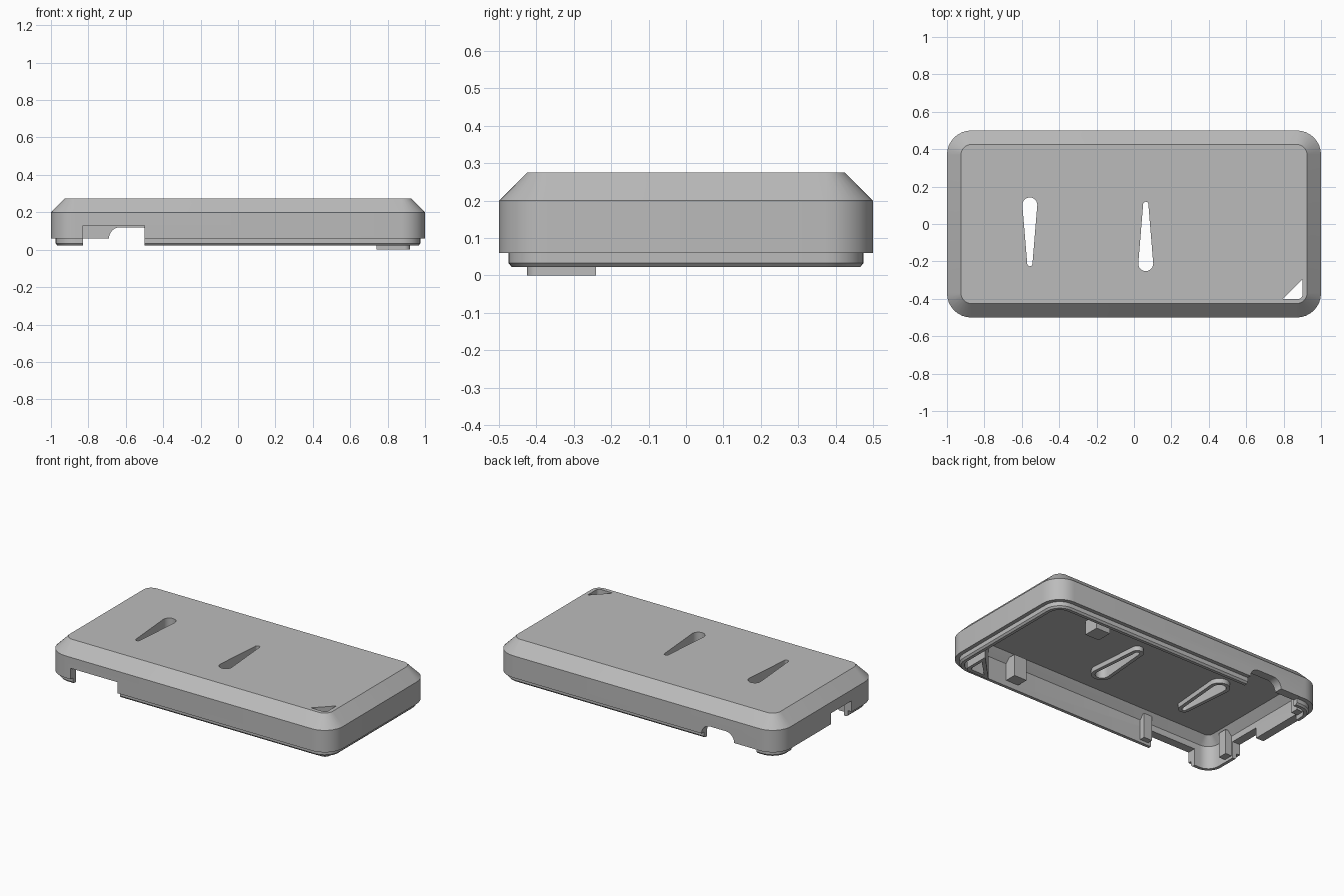
import bpy, bmesh, math
from mathutils import Vector

cube = bpy.data.objects.get("Cube")
if cube:
    bpy.data.objects.remove(cube, do_unlink=True)

grey = bpy.data.materials.new("matte grey plastic")
grey.use_nodes = True
colour = (0.5, 0.5, 0.5, 1)
grey.diffuse_color = colour
grey.node_tree.nodes["Principled BSDF"].inputs["Base Color"].default_value = colour


def arc(cx, cy, r, start, end, steps=8):
    """Points along an arc, angles in degrees."""
    angles = [math.radians(start + (end - start) * i / steps) for i in range(steps + 1)]
    return [(cx + r * math.cos(a), cy + r * math.sin(a)) for a in angles]


def rounded_rect(hx, hy, r):
    """Outline of a centred rectangle with round corners."""
    points = []
    for i, (sx, sy) in enumerate([(1, 1), (-1, 1), (-1, -1), (1, -1)]):
        points += arc(sx * (hx - r), sy * (hy - r), r, 90 * i, 90 * i + 90)
    return points


def loft(name, sections):
    """Closed solid through matching rings of 3D points, capped at both ends."""
    bm = bmesh.new()
    rings = [[bm.verts.new(p) for p in ring] for ring in sections]
    for a, b in zip(rings, rings[1:]):
        for i in range(len(a)):
            j = (i + 1) % len(a)
            bm.faces.new((a[i], a[j], b[j], b[i]))
    bm.faces.new(rings[0])
    bm.faces.new(rings[-1])
    bmesh.ops.recalc_face_normals(bm, faces=bm.faces)
    mesh = bpy.data.meshes.new(name)
    bm.to_mesh(mesh)
    bm.free()
    mesh.materials.append(grey)
    obj = bpy.data.objects.new(name, mesh)
    bpy.context.collection.objects.link(obj)
    return obj


def prism(name, outline, z0, z1):
    return loft(name, [[(x, y, z) for x, y in outline] for z in (z0, z1)])


def box(name, x0, x1, y0, y1, z0, z1):
    return prism(name, [(x0, y0), (x1, y0), (x1, y1), (x0, y1)], z0, z1)


def cut(obj, cutter):
    mod = obj.modifiers.new("cut", "BOOLEAN")
    mod.operation = "DIFFERENCE"
    mod.solver = "EXACT"
    mod.object = cutter
    bpy.ops.object.select_all(action="DESELECT")
    bpy.context.view_layer.objects.active = obj
    obj.select_set(True)
    bpy.ops.object.modifier_apply(modifier=mod.name)


# Hollow lid: inset and height, from the top plate round the wall to the inner roof
profile = [(0.075, 0.275), (0, 0.2), (0, 0.06), (0.025, 0.06), (0.025, 0.033),
           (0.035, 0.022), (0.055, 0.022), (0.055, 0.17), (0.1, 0.22)]
lid = loft("lid_shell", [
    [(x, y, z) for x, y in rounded_rect(1 - d, 0.5 - d, 0.13 - d)] for d, z in profile])


# Teardrop slots, each with a raised rim underneath
def teardrop(x, y_big, y_small, r_big, r_small):
    if y_big > y_small:
        return arc(x, y_big, r_big, 0, 180, 12) + arc(x, y_small, r_small, 180, 360, 12)
    return arc(x, y_big, r_big, 180, 360, 12) + arc(x, y_small, r_small, 0, 180, 12)


cutters = []
pieces = []
for name, x, big, small in [("right", -0.557, 0.102, -0.212), ("left", 0.063, -0.212, 0.105)]:
    rim = prism(name + "_slot_rim", teardrop(x, big, small, 0.063, 0.037), 0.19, 0.225)
    hole = prism("slot_cutter", teardrop(x, big, small, 0.04, 0.014), 0.1, 0.4)
    cut(rim, hole)
    cutters.append(hole)
    pieces.append(rim)

# Triangular light shaft in the corner, standing below the lip
shaft = prism("corner_light_shaft", [(0.74, -0.425)] + arc(0.89, -0.395, 0.03, 270, 360)
              + [(0.92, -0.24)], 0, 0.23)
shaft_hole = prism("shaft_cutter", [(0.795, -0.4)] + arc(0.88, -0.38, 0.02, 270, 360)
                   + [(0.9, -0.295)], -0.1, 0.4)
cut(shaft, shaft_hole)
cutters.append(shaft_hole)
pieces.append(shaft)

# Plug openings in the front and side walls, and the wider gaps in the lip
cutters.append(box("front_opening_cutter", -0.83, -0.5, -0.6, -0.4, -0.1, 0.13))
cutters.append(box("side_opening_cutter", -1.1, -0.9, -0.24, -0.03, -0.1, 0.13))
cutters.append(box("side_lip_cutter", -1.1, -0.9, -0.24, 0.33, -0.1, 0.0605))
cutters.append(box("back_lip_cutter", -0.83, -0.46, 0.4, 0.6, -0.1, 0.0605))

# Round-shouldered jack opening in the back wall
shoulders = arc(-0.52, 0.06, 0.06, 0, 90) + arc(-0.63, 0.06, 0.06, 90, 180)
jack_outline = [(-0.69, -0.1), (-0.46, -0.1)] + shoulders
cutters.append(loft("jack_cutter", [[(x, y, z) for x, z in jack_outline] for y in (0.4, 0.6)]))

for cutter in cutters:
    cut(lid, cutter)
for cutter in cutters:
    bpy.data.objects.remove(cutter, do_unlink=True)

# Locating posts hanging from the inner roof
posts = [("front_post", 0.5, 0.59, -0.46, -0.37, 0.06),
         ("back_post", 0.4, 0.5, 0.16, 0.26, 0.13),
         ("front_opening_post", -0.48, -0.42, -0.46, -0.41, 0.04),
         ("side_opening_post", -0.96, -0.9, -0.31, -0.25, 0.04),
         ("back_corner_post", -0.95, -0.9, 0.34, 0.39, 0.05)]
for name, x0, x1, y0, y1, z0 in posts:
    pieces.append(box(name, x0, x1, y0, y1, z0, 0.2 if x0 < -0.8 or y0 < -0.4 else 0.225))

# Smooth round corners while keeping hard edges
for obj in [lid] + pieces:
    bpy.ops.object.select_all(action="DESELECT")
    obj.select_set(True)
    bpy.context.view_layer.objects.active = obj
    bpy.ops.object.shade_smooth_by_angle(angle=math.radians(25))
